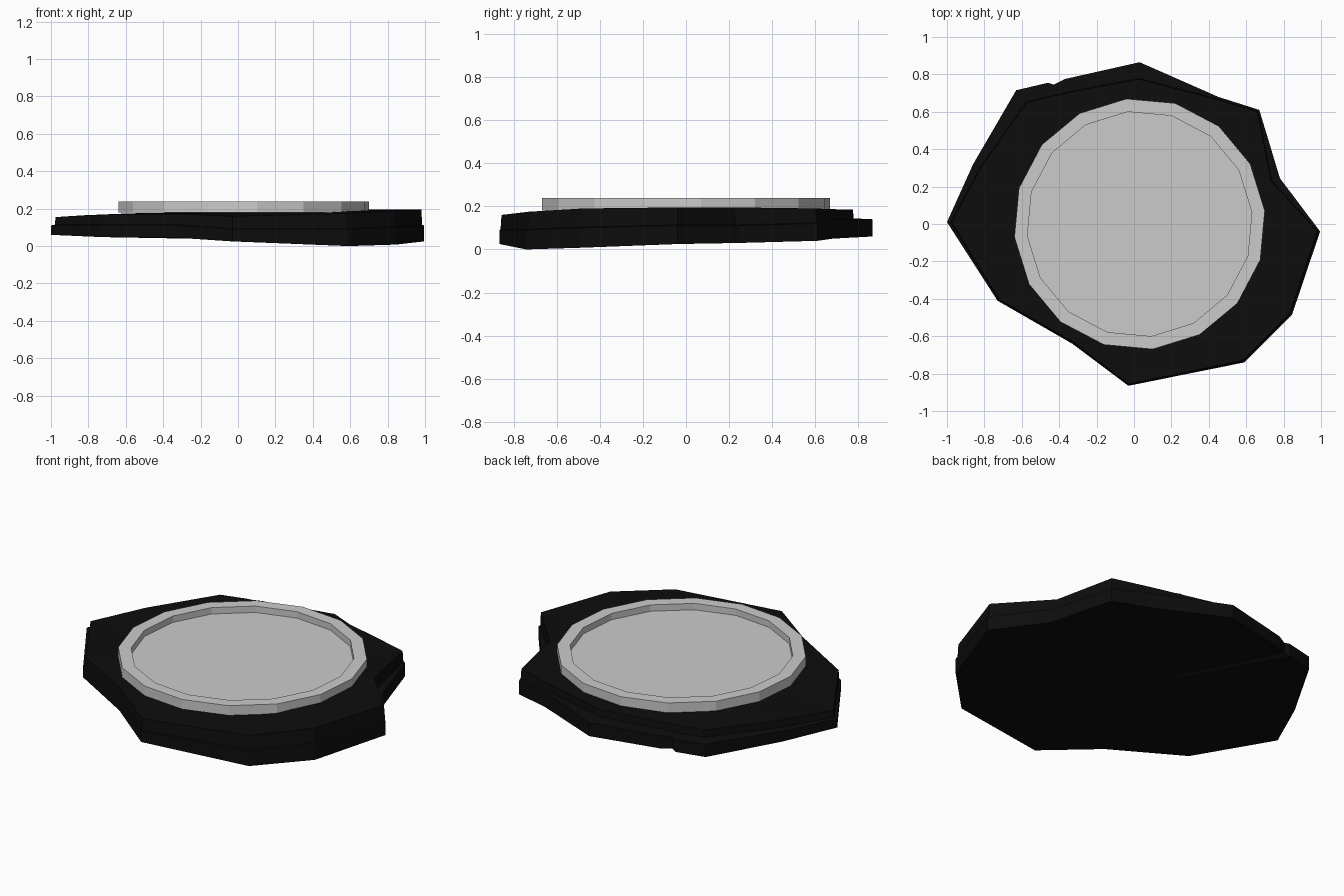
import bpy, bmesh, math

if "Cube" in bpy.data.objects:
    bpy.data.objects.remove(bpy.data.objects["Cube"])

# Rock outline, anticlockwise: x, y, bottom z, ledge z, top z, scale of the top rim
OUTLINE = [
    (0.995, -0.04, 0.025, 0.11, 0.195, 0.985),
    (0.78, 0.245, 0.03, 0.11, 0.195, 0.94),
    (0.67, 0.61, 0.04, 0.12, 0.19, 0.985),
    (0.45, 0.68, 0.05, 0.14, 0.187, 0.98),
    (0.03, 0.865, 0.06, 0.14, 0.185, 0.895),
    (-0.37, 0.775, 0.06, 0.135, 0.18, 0.91),
    (-0.43, 0.745, 0.065, 0.13, 0.178, 0.925),
    (-0.46, 0.755, 0.055, 0.13, 0.178, 0.91),
    (-0.63, 0.715, 0.055, 0.13, 0.175, 0.91),
    (-0.86, 0.32, 0.058, 0.12, 0.165, 0.95),
    (-1.0, 0.01, 0.06, 0.11, 0.155, 0.975),
    (-0.73, -0.41, 0.048, 0.11, 0.168, 0.985),
    (-0.33, -0.64, 0.045, 0.11, 0.172, 0.985),
    (-0.03, -0.865, 0.025, 0.09, 0.16, 0.99),
    (0.59, -0.74, 0.0, 0.09, 0.175, 0.985),
    (0.845, -0.485, 0.008, 0.1, 0.19, 0.985),
]


def loft(name, rings, bottom_z, top_z, centre):
    """Join stacked rings with quads and close both ends with fans."""
    bm = bmesh.new()
    loops = [[bm.verts.new(p) for p in ring] for ring in rings]
    n = len(loops[0])
    for low, high in zip(loops, loops[1:]):
        for i in range(n):
            j = (i + 1) % n
            bm.faces.new((low[i], low[j], high[j], high[i]))
    for loop, z in ((loops[0], bottom_z), (loops[-1], top_z)):
        c = bm.verts.new((centre[0], centre[1], z))
        for i in range(n):
            bm.faces.new((loop[i], loop[(i + 1) % n], c))
    bmesh.ops.recalc_face_normals(bm, faces=bm.faces)
    mesh = bpy.data.meshes.new(name)
    bm.to_mesh(mesh)
    bm.free()
    obj = bpy.data.objects.new(name, mesh)
    bpy.context.collection.objects.link(obj)
    return obj


# Dark rock slab with a stepped ledge along the back
bottom = [(x, y, b) for x, y, b, l, t, s in OUTLINE]
ledge = [(x, y, l) for x, y, b, l, t, s in OUTLINE]
# The ledge runs in flat to the foot of the upper tier where the rim is inset
foot = [(x * (s + 0.005), y * (s + 0.005), l + 0.004) for x, y, b, l, t, s in OUTLINE]
rim = [(x * s, y * s, t) for x, y, b, l, t, s in OUTLINE]
rock = loft("rock_base", [bottom, ledge, foot, rim], 0.035, 0.18, (0, 0))
black = bpy.data.materials.new("black_rock")
black.diffuse_color = (0.004, 0.004, 0.004, 1)
black.use_nodes = True
black.node_tree.nodes["Principled BSDF"].inputs["Base Color"].default_value = black.diffuse_color
rock.data.materials.append(black)


# Sixteen-sided plate with a raised border
def circle(r, z, n=16, cx=0.03, turn=math.radians(6)):
    return [(cx + r * math.cos(turn + math.tau * i / n),
             r * math.sin(turn + math.tau * i / n), z) for i in range(n)]


loft("round_plate", [circle(0.673, 0.18), circle(0.673, 0.238),
                     circle(0.603, 0.238), circle(0.603, 0.2)], 0.18, 0.2, (0.03, 0))
